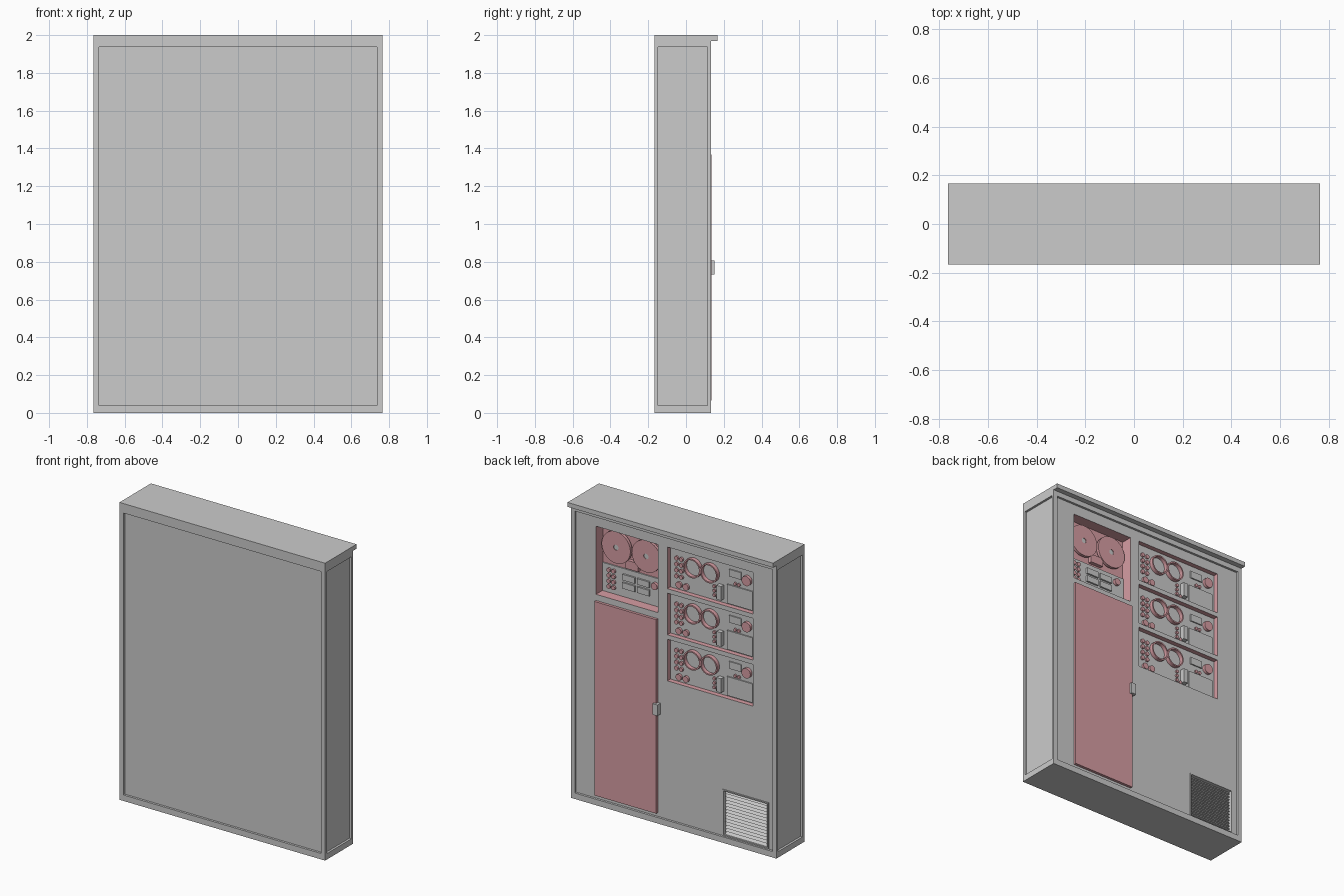
import bpy, bmesh, math
from mathutils import Matrix, Vector

if "Cube" in bpy.data.objects:
    bpy.data.objects.remove(bpy.data.objects["Cube"])


def material(name, rgb):
    m = bpy.data.materials.new(name)
    m.diffuse_color = (*rgb, 1)
    m.use_nodes = True
    m.node_tree.nodes["Principled BSDF"].inputs["Base Color"].default_value = m.diffuse_color
    return m


GREY = material("cabinet grey", (0.6, 0.6, 0.6))
PINK = material("dusty pink", (0.68, 0.34, 0.37))


def add_box(bm, x0, x1, y0, y1, z0, z1):
    size = Matrix.Diagonal((x1 - x0, y1 - y0, z1 - z0, 1))
    mid = Matrix.Translation(((x0 + x1) / 2, (y0 + y1) / 2, (z0 + z1) / 2))
    bmesh.ops.create_cube(bm, size=1, matrix=mid @ size)


def add_disc(bm, x, z, r, y0, y1, seg=24):
    m = Matrix.Translation((x, (y0 + y1) / 2, z)) @ Matrix.Rotation(math.pi / 2, 4, 'X')
    bmesh.ops.create_cone(bm, cap_ends=True, segments=seg, radius1=r, radius2=r,
                          depth=y1 - y0, matrix=m)


def add_ring(bm, x, z, ro, ri, y0, y1, seg=32):
    loops = []
    for r, y in ((ro, y0), (ro, y1), (ri, y1), (ri, y0)):
        loops.append([bm.verts.new((x + r * math.cos(2 * math.pi * i / seg), y,
                                    z + r * math.sin(2 * math.pi * i / seg)))
                      for i in range(seg)])
    for k in range(4):
        a, b = loops[k], loops[(k + 1) % 4]
        for i in range(seg):
            j = (i + 1) % seg
            bm.faces.new((a[i], a[j], b[j], b[i]))


def add_profile(bm, pts, x0, x1):
    # extrude a closed (y, z) profile along x
    a = [bm.verts.new((x0, y, z)) for y, z in pts]
    b = [bm.verts.new((x1, y, z)) for y, z in pts]
    bm.faces.new(a)
    bm.faces.new(b[::-1])
    for i in range(len(pts)):
        j = (i + 1) % len(pts)
        bm.faces.new((a[i], b[i], b[j], a[j]))


def finish(bm, name, mat, smooth=False):
    bmesh.ops.recalc_face_normals(bm, faces=bm.faces)
    me = bpy.data.meshes.new(name)
    bm.to_mesh(me)
    bm.free()
    ob = bpy.data.objects.new(name, me)
    bpy.context.collection.objects.link(ob)
    me.materials.append(mat)
    if smooth:
        bpy.ops.object.select_all(action='DESELECT')
        ob.select_set(True)
        bpy.context.view_layer.objects.active = ob
        bpy.ops.object.shade_smooth_by_angle(angle=math.radians(35))
    return ob


W, YF, YB, LIP = 0.765, -0.167, 0.132, 0.167
SURF = YB - 0.015                      # recessed back surface
DEEP, SHALLOW = SURF - 0.075, SURF - 0.036
PX0, PX1 = -0.58, 0.057                # instrument panels in x
TOPS = (1.87, 1.56, 1.25)
PH = 0.28
DX0, DX1 = 0.127, 0.588                # reel bay and door in x
VENT = (-0.69, -0.365, 0.05, 0.345)

# Cabinet shell with the overhanging lip at the back
bm = bmesh.new()
add_profile(bm, [(YF, 0), (YB, 0), (YB, 1.97), (LIP, 1.97), (LIP, 2), (YF, 2)], -W, W)
cabinet = finish(bm, "cabinet", GREY)
cabinet.data.materials.append(PINK)


def cut(boxes):
    bm = bmesh.new()
    for b in boxes:
        add_box(bm, *b)
    cutter = finish(bm, "cutter", GREY)
    cutter.hide_render = True
    mod = cabinet.modifiers.new("cut", 'BOOLEAN')
    mod.operation, mod.solver, mod.object = 'DIFFERENCE', 'EXACT', cutter
    bpy.context.view_layer.update()
    me = bpy.data.meshes.new_from_object(
        cabinet.evaluated_get(bpy.context.evaluated_depsgraph_get()))
    cabinet.modifiers.clear()
    cabinet.data = me
    bpy.data.objects.remove(cutter)


# Inset fields on all four sides, then the bays in the back
cut([(-0.735, 0.735, YF - 0.1, YF + 0.015, 0.04, 1.936),
     (-0.735, 0.735, SURF, YB + 0.02, 0.04, 1.936),
     (W - 0.015, W + 0.1, -0.147, 0.114, 0.04, 1.936),
     (-W - 0.1, -W + 0.015, -0.147, 0.114, 0.04, 1.936)])
bays = [(DX0, DX1, DEEP, SURF + 0.01, 1.41, 1.868)]
bays += [(PX0, PX1, SHALLOW, SURF + 0.01, t - PH, t) for t in TOPS]
cut(bays + [(VENT[0], VENT[1], SURF - 0.03, SURF + 0.01, VENT[2], VENT[3])])

# Bay walls are pink
for p in cabinet.data.polygons:
    c = p.center
    for x0, x1, y0, _, z0, z1 in bays:
        if (x0 - 1e-3 < c.x < x1 + 1e-3 and y0 - 1e-3 < c.y < SURF - 1e-3
                and z0 - 1e-3 < c.z < z1 + 1e-3):
            p.material_index = 1

# Door and its handle
bm = bmesh.new()
add_box(bm, DX0, DX1, SURF - 0.005, YB + 0.003, 0.065, 1.369)
finish(bm, "door", PINK)
bm = bmesh.new()
add_box(bm, 0.108, 0.145, SURF - 0.005, 0.15, 0.732, 0.806)
finish(bm, "door_handle", GREY)

# Vent louvres: a saw-tooth profile
bm = bmesh.new()
n, pitch = 14, (VENT[3] - VENT[2]) / 14
pts = [(SURF - 0.029, VENT[2])]
for i in range(n):
    z = VENT[2] + i * pitch
    pts += [(SURF - 0.004, z + 0.001), (SURF - 0.02, z + pitch)]
pts.append((SURF - 0.029, VENT[3]))
add_profile(bm, pts, VENT[0] + 0.006, VENT[1] - 0.006)
finish(bm, "vent_louvres", GREY)
bm = bmesh.new()
x0, x1, z0, z1 = VENT
for b in ((x0 - .008, x0, z0 - .008, z1 + .008), (x1, x1 + .008, z0 - .008, z1 + .008),
          (x0, x1, z0 - .008, z0), (x0, x1, z1, z1 + .008)):
    add_box(bm, b[0], b[1], SURF - 0.002, SURF + 0.006, b[2], b[3])
finish(bm, "vent_frame", GREY)

# Tape reels with hubs and the tape head between them
reels, hubs = bmesh.new(), bmesh.new()
for x in (0.469, 0.245):
    add_ring(reels, x, 1.74, 0.107, 0.018, DEEP + 0.012, DEEP + 0.032, 40)
    add_disc(reels, x, 1.74, 0.05, DEEP - 0.002, DEEP + 0.014)
    add_disc(hubs, x, 1.74, 0.018, DEEP, DEEP + 0.028, 16)
finish(reels, "tape_reels", PINK, True)
finish(hubs, "reel_hubs", GREY, True)
bm = bmesh.new()
add_box(bm, 0.31, 0.405, DEEP - 0.002, DEEP + 0.025, 1.615, 1.672)
finish(bm, "tape_head", PINK)

# Reel control plate with buttons, knob and keys
CP = DEEP + 0.008
bm = bmesh.new()
add_box(bm, DX0 + 0.001, DX1 - 0.001, DEEP - 0.002, CP, 1.411, 1.6)
finish(bm, "reel_control_plate", GREY)
bm = bmesh.new()
for x in (0.535, 0.5):
    for i in range(4):
        add_disc(bm, x, 1.565 - i * 0.037, 0.014, CP - 0.002, CP + 0.012, 16)
add_disc(bm, 0.19, 1.55, 0.023, CP - 0.002, CP + 0.02)
finish(bm, "reel_buttons", PINK, True)
bm = bmesh.new()
for x in (0.385, 0.277):
    for z in (1.546, 1.49):
        add_box(bm, x - 0.046, x + 0.046, CP - 0.002, CP + 0.012, z - 0.02, z + 0.02)
finish(bm, "reel_keys", GREY)

# Three identical instrument panels
for k, t in enumerate(TOPS, 1):
    y = SHALLOW + 0.005
    bm = bmesh.new()
    add_box(bm, PX0 + 0.001, PX1 - 0.001, SHALLOW - 0.002, y, t - PH + 0.001, t - 0.001)
    finish(bm, f"instrument_plate_{k}", GREY)

    bm = bmesh.new()
    for x in (-0.12, -0.246):
        add_ring(bm, x, t - 0.1, 0.064, 0.055, y - 0.001, y + 0.026)
    finish(bm, f"gauge_rims_{k}", PINK, True)

    bm = bmesh.new()
    for x in (0.006, -0.03):
        for i in range(4):
            add_disc(bm, x, t - 0.07 - i * 0.04, 0.014, y - 0.002, y + 0.012, 16)
    for x in (-0.013, -0.066):
        add_disc(bm, x, t - 0.245, 0.021, y - 0.002, y + 0.015)
    add_disc(bm, -0.52, t - 0.08, 0.033, y - 0.002, y + 0.02)
    for x, z in ((-0.43, 0.128), (-0.457, 0.128), (-0.274, 0.185), (-0.274, 0.215),
                 (-0.274, 0.245), (-0.3, 0.255)):
        add_disc(bm, x, t - z, 0.011, y - 0.002, y + 0.01, 12)
    finish(bm, f"instrument_buttons_{k}", PINK, True)

    bm = bmesh.new()
    add_box(bm, -0.475, -0.385, y - 0.002, y + 0.008, t - 0.088, t - 0.04)
    add_box(bm, -0.342, -0.308, y - 0.002, y + 0.03, t - 0.255, t - 0.16)
    add_box(bm, -0.56, -0.37, y - 0.002, y + 0.008, t - 0.272, t - 0.145)
    finish(bm, f"display_and_switch_{k}", GREY)
